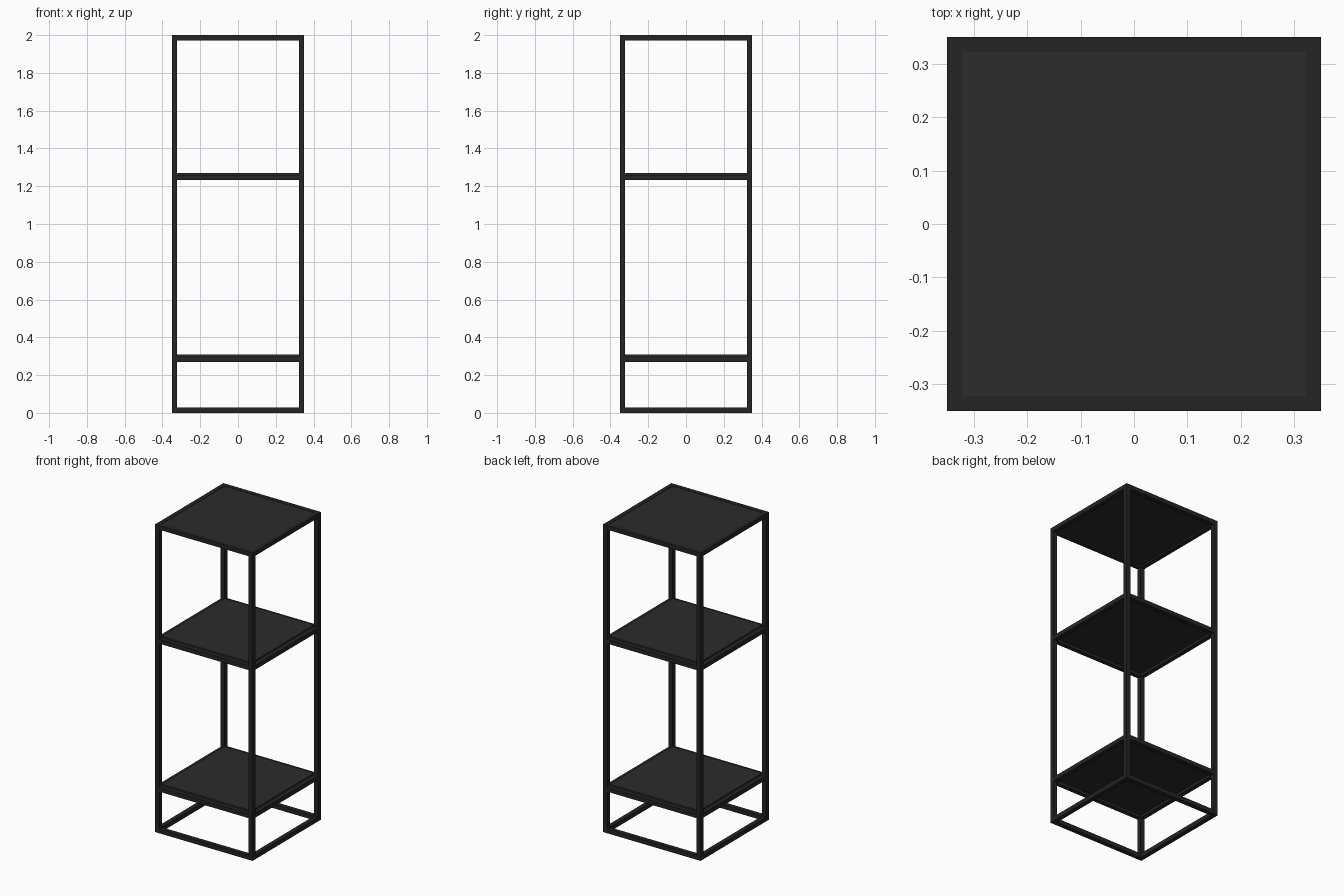
import bpy

if "Cube" in bpy.data.objects:
    bpy.data.objects.remove(bpy.data.objects["Cube"])

H, W, T = 2.0, 0.35, 0.028      # height, half width, tube thickness
IN = W - T                      # inner edge of the frame


def material(name, v):
    m = bpy.data.materials.new(name)
    m.diffuse_color = (v, v, v, 1)
    m.use_nodes = True
    m.node_tree.nodes["Principled BSDF"].inputs["Base Color"].default_value = m.diffuse_color
    return m


frame_mat = material("dark_metal", 0.018)
panel_mat = material("dark_panel", 0.025)


def box(name, x, y, z, mat):
    """Box spanning the given (min, max) ranges."""
    bpy.ops.mesh.primitive_cube_add(size=1, location=[sum(r) / 2 for r in (x, y, z)])
    ob = bpy.context.object
    ob.name = name
    ob.scale = [r[1] - r[0] for r in (x, y, z)]
    bpy.ops.object.transform_apply(location=False, rotation=False, scale=True)
    ob.data.materials.append(mat)
    return ob


def span(side):
    return (IN, W) if side > 0 else (-W, -IN)


# corner posts
for sx in (-1, 1):
    for sy in (-1, 1):
        box("corner_post", span(sx), span(sy), (0, H), frame_mat)

# horizontal rails: base ring, two shelf rings, top ring
inner = (-IN, IN)
for name, z0, z1 in (("base", 0, T), ("lower_shelf", 0.27, 0.298),
                     ("upper_shelf", 1.232, 1.26), ("top", H - T, H)):
    for s in (-1, 1):
        box(name + "_side_rail", span(s), inner, (z0, z1), frame_mat)
        box(name + "_cross_rail", inner, span(s), (z0, z1), frame_mat)

# shelf panels: the lower two stand slightly proud of their rails
for name, z0, z1 in (("lower_shelf_panel", 0.288, 0.308),
                     ("upper_shelf_panel", 1.25, 1.27),
                     ("top_panel", H - 0.017, H - 0.002)):
    box(name, inner, inner, (z0, z1), panel_mat)
